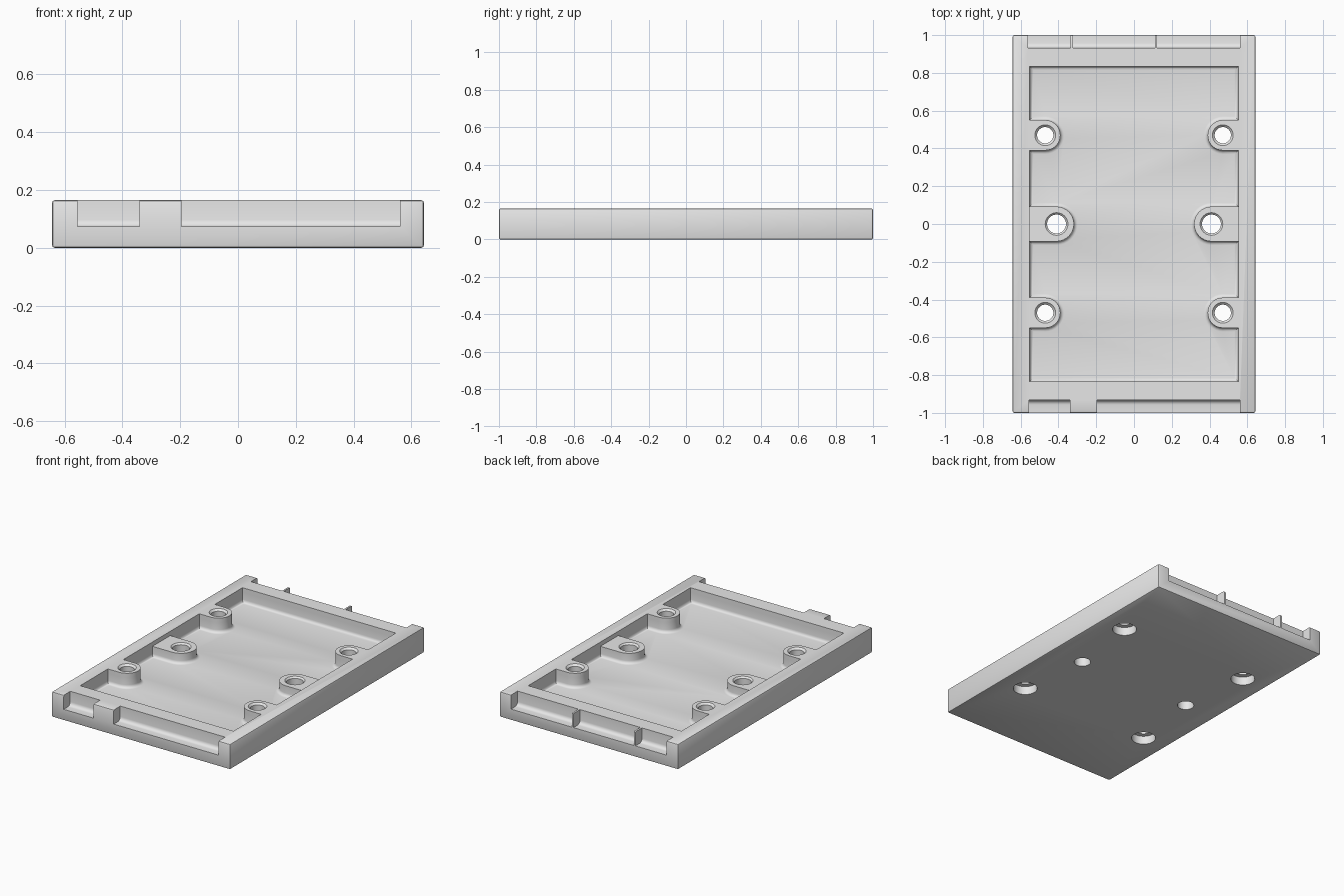
import bpy, bmesh, math
from mathutils import Vector

default = bpy.data.objects.get("Cube")
if default:
    bpy.data.objects.remove(default, do_unlink=True)

W, L, H = 0.643, 1.0, 0.165      # half width, half length, height
FLOOR, LOW_TOP = 0.07, 0.137     # pocket floor, top of the middle bosses
PX, PY = 0.552, 0.835            # pocket half size

grey = bpy.data.materials.new("grey plastic")
grey.use_nodes = True
grey.diffuse_color = (0.8, 0.8, 0.8, 1)
grey.node_tree.nodes["Principled BSDF"].inputs["Base Color"].default_value = (0.8, 0.8, 0.8, 1)


def to_object(bm, name):
    bmesh.ops.recalc_face_normals(bm, faces=bm.faces[:])
    mesh = bpy.data.meshes.new(name)
    bm.to_mesh(mesh)
    bm.free()
    mesh.materials.append(grey)
    obj = bpy.data.objects.new(name, mesh)
    bpy.context.collection.objects.link(obj)
    return obj


def prism(name, points, direction, fillet=0):
    """Extrude a closed outline; optionally round the edges of its first cap."""
    bm = bmesh.new()
    cap = bm.faces.new([bm.verts.new(p) for p in points])
    rim = cap.edges[:]
    walls = bmesh.ops.extrude_face_region(bm, geom=[cap], use_keep_orig=True)
    moved = [v for v in walls["geom"] if isinstance(v, bmesh.types.BMVert)]
    bmesh.ops.translate(bm, verts=moved, vec=Vector(direction))
    bmesh.ops.recalc_face_normals(bm, faces=bm.faces[:])
    if fillet:
        bmesh.ops.bevel(bm, geom=rim, offset=fillet, segments=4, profile=0.5, affect='EDGES')
    return to_object(bm, name)


def lathe(name, profile, x, y, steps=40):
    """Revolve (radius, z) pairs into a closed plug."""
    bm = bmesh.new()
    rings = [[bm.verts.new((x + r * math.cos(2 * math.pi * i / steps),
                            y + r * math.sin(2 * math.pi * i / steps), z))
              for i in range(steps)] for r, z in profile]
    for a, b in zip(rings, rings[1:]):
        for i in range(steps):
            j = (i + 1) % steps
            bm.faces.new((a[i], a[j], b[j], b[i]))
    bm.faces.new(rings[0])
    bm.faces.new(rings[-1])
    return to_object(bm, name)


def pocket_outline(tabs, z):
    """Pocket outline with round-ended tabs (y, centre x, radius) on both sides."""
    side = [(PX, -PY)]
    for y, cx, r in tabs:
        side.append((PX, y - r))
        for i in range(17):
            a = -math.pi / 2 - math.pi * i / 16
            side.append((cx + r * math.cos(a), y + r * math.sin(a)))
        side.append((PX, y + r))
    side.append((PX, PY))
    return [(x, y, z) for x, y in side] + [(-x, y, z) for x, y in reversed(side)]


# Solid tray block with softened edges
bm = bmesh.new()
bmesh.ops.create_cube(bm, size=1)
bmesh.ops.scale(bm, vec=(2 * W, 2 * L, H), verts=bm.verts[:])
bmesh.ops.translate(bm, vec=(0, 0, H / 2), verts=bm.verts[:])
bmesh.ops.bevel(bm, geom=bm.edges[:], offset=0.009, segments=2, profile=0.5, affect='EDGES')
tray = to_object(bm, "tray")

# Pocket: a lower cut round all six bosses, an upper cut round the corner ones
front_tab, mid_tab, back_tab = (-0.47, 0.47, 0.08), (0, 0.41, 0.092), (0.47, 0.47, 0.08)
cutters = [
    prism("pocket_cutter", pocket_outline([front_tab, mid_tab, back_tab], FLOOR), (0, 0, 0.2), 0.02),
    prism("upper_pocket_cutter", pocket_outline([front_tab, back_tab], LOW_TOP), (0, 0, 0.1)),
]

# Edge notches with a filleted inner corner; gaps leave a front block and back ribs
notches = [(-1, -0.555, -0.34), (-1, -0.195, 0.56),
           (1, -0.56, -0.336), (1, -0.324, 0.11), (1, 0.122, 0.56)]
for side, x0, x1 in notches:
    yz = [(1.1, 0.073)]
    for i in range(5):
        a = math.pi / 2 * i / 4
        yz.append((0.957 - 0.024 * math.sin(a), 0.097 - 0.024 * math.cos(a)))
    yz += [(0.933, 0.3), (1.1, 0.3)]
    cutters.append(prism("notch_cutter", [(x0, side * y, z) for y, z in yz], (x1 - x0, 0, 0)))

# Screw holes: corner ones counterbored from below, all chamfered on top
for s in (-1, 1):
    for y in (-0.47, 0.47):
        cutters.append(lathe("corner_hole_cutter", [
            (0.073, -0.1), (0.073, 0.055), (0.043, 0.055),
            (0.043, H - 0.012), (0.055, H), (0.055, 0.3)], s * 0.47, y))
    cutters.append(lathe("middle_hole_cutter", [
        (0.05, -0.1), (0.05, LOW_TOP - 0.01), (0.06, LOW_TOP), (0.06, 0.3)], s * 0.41, 0))

# Cut everything, bake the result and remove the cutters
for cutter in cutters:
    cutter.hide_render = True
    mod = tray.modifiers.new("cut", 'BOOLEAN')
    mod.operation = 'DIFFERENCE'
    mod.solver = 'EXACT'
    mod.object = cutter
bpy.context.view_layer.update()
baked = bpy.data.meshes.new_from_object(tray.evaluated_get(bpy.context.evaluated_depsgraph_get()))
tray.modifiers.clear()
tray.data = baked
baked.materials.clear()
baked.materials.append(grey)
for cutter in cutters:
    bpy.data.objects.remove(cutter, do_unlink=True)

bpy.ops.object.select_all(action='DESELECT')
tray.select_set(True)
bpy.context.view_layer.objects.active = tray
bpy.ops.object.shade_smooth_by_angle(angle=math.radians(35))
